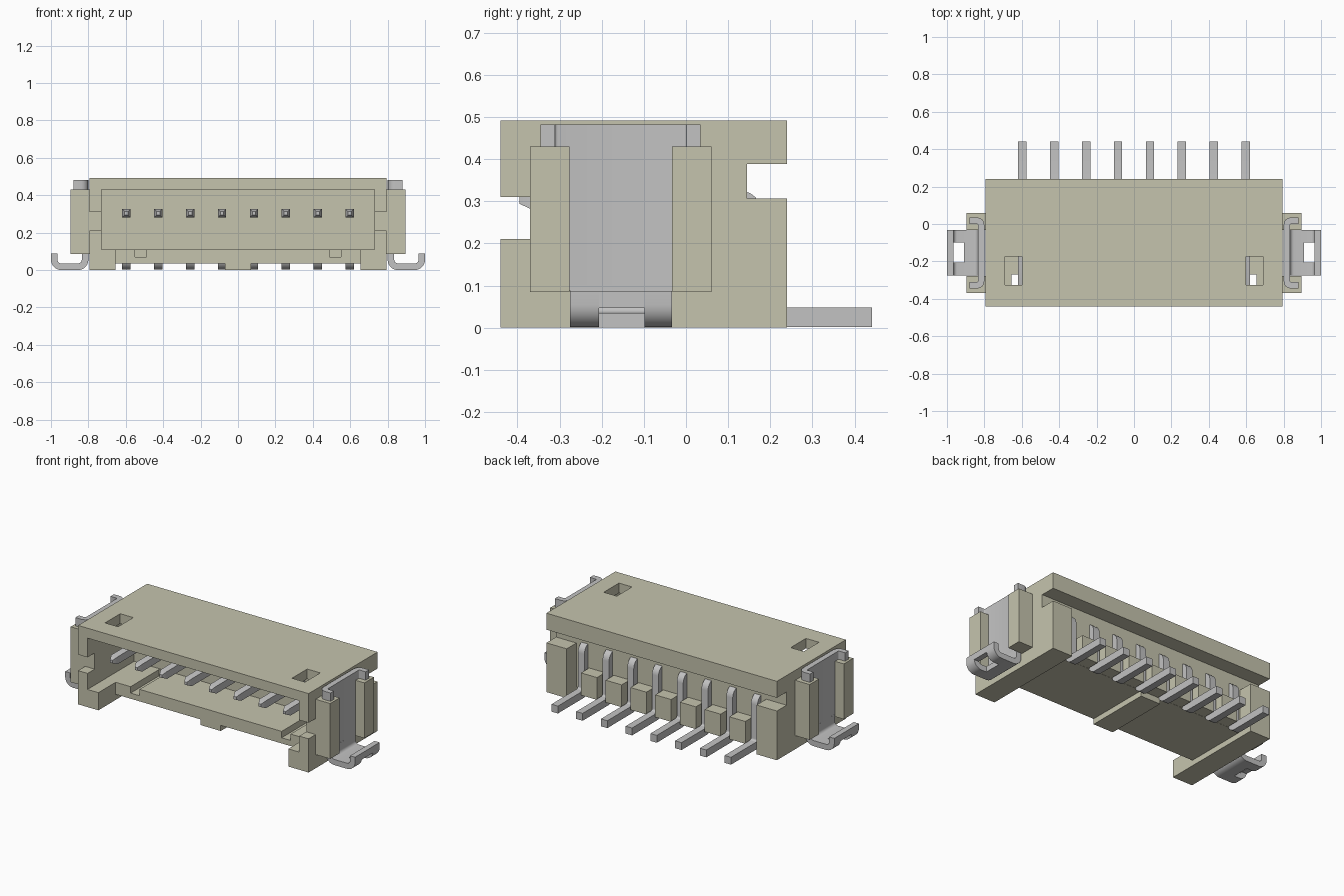
import bpy, bmesh, math
from mathutils import Vector

if "Cube" in bpy.data.objects:
    bpy.data.objects.remove(bpy.data.objects["Cube"])


def material(name, rgb):
    m = bpy.data.materials.new(name)
    m.use_nodes = True
    m.diffuse_color = (*rgb, 1)
    m.node_tree.nodes["Principled BSDF"].inputs["Base Color"].default_value = (*rgb, 1)
    return m


TAN = material("beige plastic", (0.56, 0.55, 0.42))
METAL = material("tin grey", (0.54, 0.54, 0.54))


def finish(bm, name, mat, smooth=False):
    bmesh.ops.recalc_face_normals(bm, faces=bm.faces[:])
    me = bpy.data.meshes.new(name)
    bm.to_mesh(me)
    bm.free()
    me.materials.append(mat)
    ob = bpy.data.objects.new(name, me)
    bpy.context.collection.objects.link(ob)
    if smooth:
        activate(ob)
        bpy.ops.object.shade_smooth_by_angle(angle=math.radians(35))
    return ob


def activate(ob):
    bpy.ops.object.select_all(action='DESELECT')
    ob.select_set(True)
    bpy.context.view_layer.objects.active = ob


def box(name, mat, xs, ys, zs):
    bm = bmesh.new()
    bmesh.ops.create_cube(bm, size=1)
    lims = (sorted(xs), sorted(ys), sorted(zs))
    for v in bm.verts:
        v.co = [lims[i][0] if v.co[i] < 0 else lims[i][1] for i in range(3)]
    return finish(bm, name, mat)


def arc(cx, cy, r, a0, a1, n=6):
    return [(cx + r * math.cos(math.radians(a0 + (a1 - a0) * i / n)),
             cy + r * math.sin(math.radians(a0 + (a1 - a0) * i / n))) for i in range(n + 1)]


def band(name, path, thick, w0, w1, place, tip=1.0):
    """Bent strip: path in a plane, given thickness, width from w0 to w1.
    place(a, b, w) gives the 3D point; tip scales the first section."""
    bm = bmesh.new()
    pts = [Vector(p) for p in path]
    rings = []
    for i, p in enumerate(pts):
        d0 = (p - pts[i - 1]).normalized() if i else (pts[1] - p).normalized()
        d1 = (pts[i + 1] - p).normalized() if i < len(pts) - 1 else d0
        t = (d0 + d1).normalized()
        k = tip if i == 0 else 1.0
        n = Vector((-t.y, t.x)) * (thick / 2 * k / max(t.dot(d1), 0.3))
        mid, half = (w0 + w1) / 2, (w1 - w0) / 2 * k
        rings.append([bm.verts.new(place(*(p + n * s), mid + half * w))
                      for s, w in ((1, -1), (1, 1), (-1, 1), (-1, -1))])
    for a, b in zip(rings, rings[1:]):
        for j in range(4):
            bm.faces.new((a[j], a[(j + 1) % 4], b[(j + 1) % 4], b[j]))
    bm.faces.new(rings[0])
    bm.faces.new(rings[-1][::-1])
    return finish(bm, name, METAL, smooth=True)


# Housing: one block with openings cut out
housing = box("housing", TAN, (-0.795, 0.795), (-0.44, 0.24), (0, 0.492))
cuts = [
    ((-0.73, 0.73), (-1, 0.02), (0.11, 0.43)),       # plug cavity
    ((-0.655, 0.655), (-1, -0.27), (-0.1, 0.2)),     # open floor at the front
    ((-0.655, 0.655), (0.145, 1), (-0.1, 0.389)),    # space behind the rear wall
    ((-1, 1), (0.145, 1), (0.307, 0.389)),           # gap above the rear posts
    ((-1, 1), (-1, -0.37), (0.21, 0.31)),            # side latch notches
]
for s in (-1, 1):
    cuts += [
        ((s * 0.07, s * 0.655), (-1, 1), (-0.1, 0.035)),           # raised underside
        ((s * 0.49, s * 0.552), (-1, 0.01), (0.07, 0.2)),          # floor grooves
        ((s * 0.6, s * 0.69), (-0.325, -0.175), (0.35, 0.6)),      # roof windows
    ]
for c in cuts:
    cutter = box("cutter", TAN, *c)
    cutter.hide_render = True
    activate(housing)
    mod = housing.modifiers.new("cut", 'BOOLEAN')
    mod.operation = 'DIFFERENCE'
    mod.solver = 'EXACT'
    mod.object = cutter
    bpy.ops.object.modifier_apply(modifier=mod.name)
    bpy.data.objects.remove(cutter)

# Contact pins, with a spacer block between each pair
PITCH = 0.1706
pin_path = ([(-0.395, 0.303), (-0.365, 0.303)]
            + arc(0.125, 0.27, 0.033, 90, 0)
            + arc(0.193, 0.06, 0.035, 180, 270)
            + [(0.441, 0.025)])
for i in range(8):
    x = (i - 3.5) * PITCH
    band(f"contact_pin_{i + 1}", pin_path, 0.046, x - 0.022, x + 0.022,
         lambda a, b, w: (w, a, b), tip=0.4)
for i in range(7):
    x = (i - 3) * PITCH
    box(f"spacer_block_{i + 1}", TAN, (x - 0.055, x + 0.055), (0.14, 0.225), (0.036, 0.175))

# Side holders and metal mounting clips, mirrored left and right
for s, side in ((1, "left"), (-1, "right")):
    for y0, y1, end in ((-0.37, -0.277, "front"), (-0.033, 0.06, "rear")):
        box(f"{side}_{end}_clip_holder", TAN, (s * 0.79, s * 0.895), (y0, y1), (0.085, 0.43))

    # Channel-shaped upright of the clip
    channel = ([(0.88, -0.328)] + arc(0.84, -0.3055, 0.0225, 270, 180, 4)
               + arc(0.84, -0.0045, 0.0225, 180, 90, 4) + [(0.88, 0.018)])
    band(f"{side}_clip_channel", channel, 0.034, 0.088, 0.482,
         lambda a, b, w: (s * a, b, w))

    # Solder foot: bends outward, then curls up, with a window in the middle
    bend = [(0.8175, 0.1)] + arc(0.855, 0.055, 0.0375, 180, 270)
    curl = arc(0.945, 0.055, 0.0375, 270, 360) + [(0.9825, 0.087)]
    for y0, y1, part, path in ((-0.275, -0.207, "front", bend + curl),
                               (-0.207, -0.098, "middle", bend + [(0.91, 0.0175)]),
                               (-0.098, -0.033, "rear", bend + curl)):
        band(f"{side}_solder_foot_{part}", path, 0.035, y0, y1,
             lambda a, b, w: (s * a, w, b))
    box(f"{side}_solder_foot_bar", METAL, (s * 0.965, s * 1.0), (-0.207, -0.098), (0.047, 0.087))
